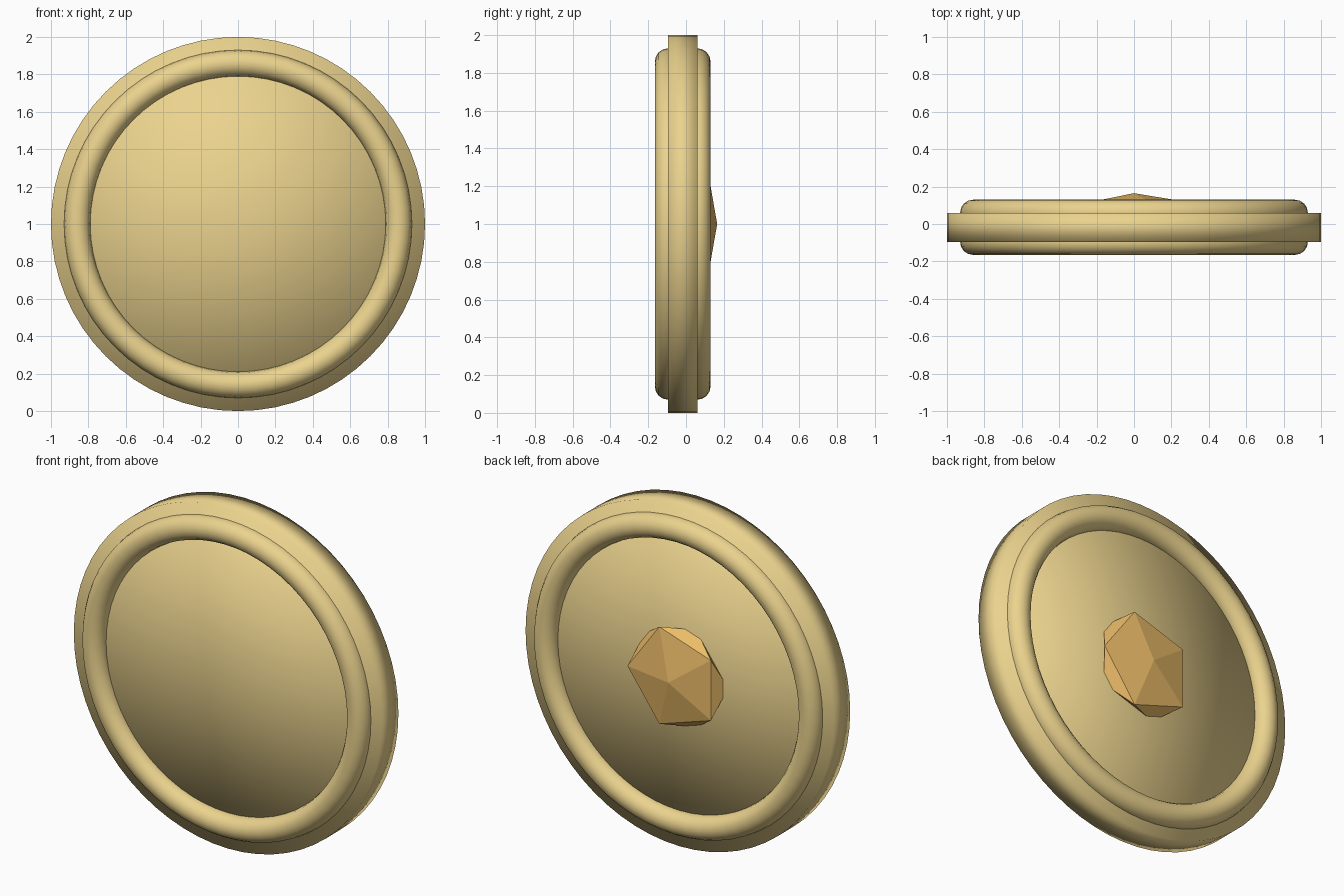
import bpy
from math import pi

if "Cube" in bpy.data.objects:
    bpy.data.objects.remove(bpy.data.objects["Cube"])

FRONT, BACK = -0.095, 0.06      # faces of the disc


def material(name, rgb):
    m = bpy.data.materials.new(name)
    m.diffuse_color = (*rgb, 1)
    m.use_nodes = True
    m.node_tree.nodes["Principled BSDF"].inputs["Base Color"].default_value = m.diffuse_color
    return m


gold = material("gold", (0.83, 0.65, 0.27))
amber = material("amber", (0.83, 0.50, 0.14))


def finish(name, mat, smooth):
    ob = bpy.context.object
    ob.name = name
    ob.data.materials.append(mat)
    bpy.ops.object.transform_apply(location=False, rotation=True, scale=True)
    if smooth:
        bpy.ops.object.shade_smooth()
    return ob


# Flat disc, softly shaded right across its rim
bpy.ops.mesh.primitive_cylinder_add(
    vertices=64, radius=1, depth=BACK - FRONT, end_fill_type='TRIFAN',
    location=(0, (FRONT + BACK) / 2, 1), rotation=(pi / 2, 0, 0))
finish("disc", gold, True)

# Raised round border on each face
for name, y in (("front_border", FRONT), ("back_border", BACK)):
    bpy.ops.mesh.primitive_torus_add(
        major_radius=0.86, minor_radius=0.07, major_segments=64,
        minor_segments=16, location=(0, y, 1), rotation=(pi / 2, 0, 0))
    finish(name, gold, True)

# Flattened faceted gem set in the back face
bpy.ops.mesh.primitive_ico_sphere_add(
    subdivisions=1, radius=1, location=(0, 0.075, 1), rotation=(-pi / 2, 0, 0))
bpy.context.object.scale = (0.335, 0.335, 0.09)
finish("gem", amber, False)
